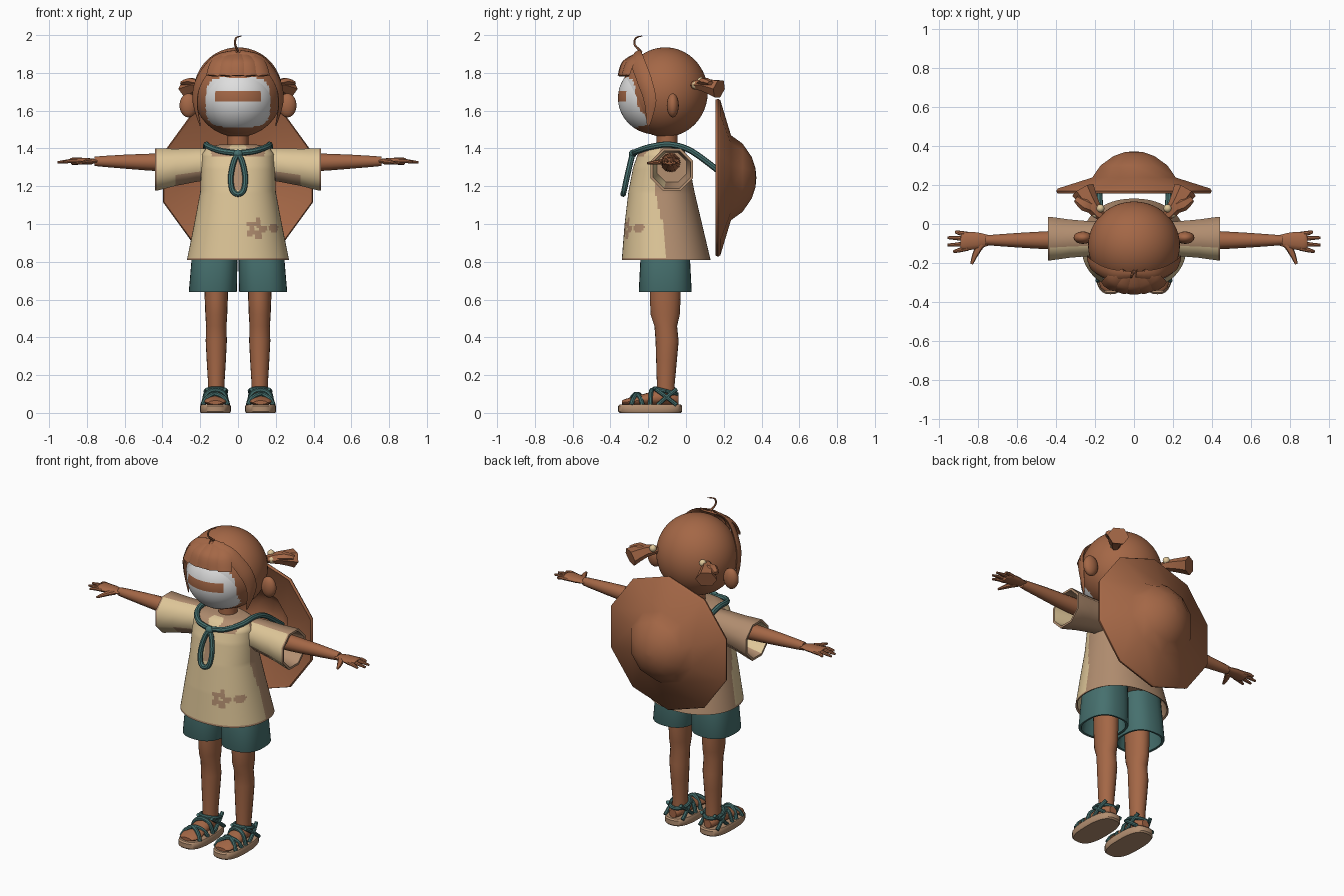
import bpy, bmesh, math
from mathutils import Vector as V

if "Cube" in bpy.data.objects:
    bpy.data.objects.remove(bpy.data.objects["Cube"])


def material(name, rgb):
    m = bpy.data.materials.new(name)
    m.diffuse_color = [((c / 255 + .055) / 1.055) ** 2.4 for c in rgb] + [1]
    m.use_nodes = True
    m.node_tree.nodes["Principled BSDF"].inputs["Base Color"].default_value = m.diffuse_color
    return m


BROWN = material("warm brown", (164, 103, 70))
CREAM = material("cream", (222, 198, 152))
TAN = material("tan", (178, 142, 112))
TEAL = material("teal", (70, 112, 110))
WHITE = material("face white", (222, 222, 222))


def finish(name, bm, mats, rule=None, angle=40):
    bmesh.ops.recalc_face_normals(bm, faces=bm.faces)
    if rule:
        for f in bm.faces:
            f.material_index = rule(f.calc_center_median())
    me = bpy.data.meshes.new(name)
    bm.to_mesh(me)
    bm.free()
    for m in mats:
        me.materials.append(m)
    ob = bpy.data.objects.new(name, me)
    bpy.context.collection.objects.link(ob)
    bpy.ops.object.select_all(action='DESELECT')
    ob.select_set(True)
    bpy.context.view_layer.objects.active = ob
    bpy.ops.object.shade_smooth_by_angle(angle=math.radians(angle))
    return ob


def loft(name, rings, mats, n=16, e=2, rule=None, angle=40, start=0):
    """Skin over (centre, half axis, half axis) superellipse rings, capped."""
    bm = bmesh.new()
    rows = []
    for c, a, b in rings:
        row = []
        for i in range(n):
            t = start + 2 * math.pi * i / n
            cs, sn = math.cos(t), math.sin(t)
            u = math.copysign(abs(cs) ** (2 / e), cs)
            w = math.copysign(abs(sn) ** (2 / e), sn)
            row.append(bm.verts.new(V(c) + V(a) * u + V(b) * w))
        rows.append(row)
    for p, q in zip(rows, rows[1:]):
        for i in range(n):
            j = (i + 1) % n
            bm.faces.new((p[i], p[j], q[j], q[i]))
    bm.faces.new(rows[0])
    bm.faces.new(rows[-1])
    return finish(name, bm, mats, rule, angle)


def sweep(name, pts, radii, mat, ref, flat=1, n=8, steps=5):
    """Smooth tube or ribbon; its thin axis points away from ref."""
    pts = [V(p) for p in pts]
    if not isinstance(radii, (list, tuple)):
        radii = [radii] * len(pts)
    path = []
    for i in range(len(pts) - 1):
        p0, p1, p2, p3 = pts[max(i - 1, 0)], pts[i], pts[i + 1], pts[min(i + 2, len(pts) - 1)]
        for k in range(steps):
            t = k / steps
            p = .5 * (2 * p1 + (p2 - p0) * t + (2 * p0 - 5 * p1 + 4 * p2 - p3) * t * t
                      + (3 * p1 - p0 - 3 * p2 + p3) * t ** 3)
            path.append((p, radii[i] * (1 - t) + radii[i + 1] * t))
    path.append((pts[-1], radii[-1]))
    rings = []
    for i, (p, r) in enumerate(path):
        t = (path[min(i + 1, len(path) - 1)][0] - path[max(i - 1, 0)][0]).normalized()
        o = p - V(ref)
        o = (o - t * o.dot(t)).normalized()
        rings.append((p, t.cross(o) * r, o * r * flat))
    return loft(name, rings, [mat], n)


def ball(name, c, r, mats, seg=16, rule=None):
    bm = bmesh.new()
    bmesh.ops.create_uvsphere(bm, u_segments=seg, v_segments=seg * 2 // 3, radius=1)
    for v in bm.verts:
        v.co = V((v.co.x * r[0] + c[0], v.co.y * r[1] + c[1], v.co.z * r[2] + c[2]))
    return finish(name, bm, mats, rule)


def side(pts, s):
    return [(p[0] * s, p[1], p[2]) for p in pts]


# Head and face, with the face area and its brown band picked by position
def face_rule(c):
    inside = abs(c.x / .17) ** 4 + abs((c.z - 1.645) / .132) ** 4 < 1 and c.y < -.2
    band = abs(c.x) < .12 and abs(c.z - 1.672) < .028
    return 1 if inside and not band else 0


HEAD = (0, -.115, 1.69)
ball("head", (0, -.11, 1.698), (.235, .225, .237), [BROWN, WHITE], 96, face_rule)
ball("face", (0, -.16, 1.667), (.2, .2, .193), [BROWN, WHITE], 96, face_rule)
sweep("neck", [(0, -.1, 1.36), (0, -.1, 1.5)], .055, BROWN, (0, 100, 1.4), n=16)

# Fringe, side locks and the loose curl
for i, x in enumerate((-.135, -.07, 0, .07, .135)):
    y = -.352 + 1.7 * x * x
    sweep("fringe_%d" % i, [(x * .3, -.25, 1.905), (x * .8, y + .025, 1.855), (x, y, 1.785)],
          [.03, .045, .04], BROWN, HEAD, .28, 6)
sweep("loose_curl", [(0, -.24, 1.915), (-.015, -.272, 1.95), (-.01, -.265, 1.985), (.018, -.232, 1.995)],
      [.007, .006, .005, .002], BROWN, (0, 0, 1.7), 1, 6)

for s in (1, -1):
    sweep("side_lock", side([(.01, -.26, 1.91), (.12, -.26, 1.87), (.205, -.22, 1.76),
                             (.227, -.19, 1.65), (.2, -.2, 1.52)], s),
          [.02, .04, .042, .035, .006], BROWN, HEAD, .3, 6)
    ball("ear", (.262 * s, -.07, 1.628), (.048, .032, .064), [BROWN])
    # Flared bunches tied with beads
    sweep("bunch", side([(.17, .04, 1.735), (.215, .095, 1.735), (.262, .175, 1.715)], s),
          [.025, .042, .062], BROWN, (0, 0, -100), .85, 6, 2)
    sweep("bunch_tip", side([(.2, .08, 1.74), (.25, .1, 1.755), (.295, .13, 1.745)], s),
          [.03, .035, .02], BROWN, (0, 0, -100), .6, 6, 2)
    ball("bead", (.195 * s, .052, 1.735), (.021,) * 3, [CREAM], 12)
    ball("bead", (.172 * s, .08, 1.757), (.021,) * 3, [CREAM], 12)


# Shirt body: cream front, tan back, hem and flower print
def shirt_rule(c):
    if c.y > -.135 + .03 * math.sin(c.z * 9) or c.z < .822:
        return 1
    dx, dz = c.x - .095, c.z - .975
    r, a = math.hypot(dx, dz), math.atan2(dz, dx)
    if .012 < r < .047 + .014 * math.cos(5 * a) or math.hypot(c.x - .19, c.z - .98) < .023:
        return 1
    if abs(c.x) < .03 and 1.18 < c.z < 1.34:
        return 1
    return 1 if c.z > 1.36 and .04 < abs(c.x) < .14 else 0


keys = [(.9, .235, -.31, .1), (.815, .26, -.33, .12), (.81, .27, -.34, .13), (1.0, .232, -.325, .085),
        (1.17, .2, -.305, .045), (1.3, .195, -.28, .02), (1.37, .19, -.255, 0),
        (1.405, .165, -.225, -.015), (1.42, .1, -.19, -.03)]
rings = []
for p, q in zip(keys, keys[1:]):
    k = max(1, round(abs(q[0] - p[0]) / .011))
    for i in range(k + (q is keys[-1])):
        z, hx, y0, y1 = [a + (b - a) * i / k for a, b in zip(p, q)]
        rings.append(((0, (y0 + y1) / 2, z), (hx, 0, 0), (0, (y1 - y0) / 2, 0)))
loft("shirt_body", rings, [CREAM, TAN], 112, 2.2, shirt_rule)

for s in (1, -1):
    # Octagonal hollow sleeves
    loft("sleeve", [((x * s, -.075, z), (0, r, 0), (0, 0, r)) for x, z, r in
                    ((.1, 1.32, .085), (.22, 1.312, .096), (.33, 1.3, .106), (.43, 1.288, .121),
                     (.44, 1.288, .121), (.44, 1.288, .107), (.28, 1.3, .085))],
         [CREAM, TAN], 8, 2, lambda c: int(c.y > -.08 or abs(c.x) > .432 or (c - V((c.x, -.075, 1.29))).length < .085),
         50, math.pi / 8)
    # Arms, palms and fingers
    UP = (0, 0, -100)
    sweep("arm", side([(.2, -.08, 1.325), (.44, -.083, 1.327), (.6, -.083, 1.33), (.76, -.083, 1.332)], s),
          [.055, .046, .037, .024], BROWN, UP, 1, 12)
    sweep("palm", side([(.74, -.083, 1.332), (.8, -.085, 1.333), (.87, -.088, 1.332), (.885, -.088, 1.33)], s),
          [.024, .042, .05, .04], BROWN, UP, .4, 12)
    for y0, x1, y1 in ((-.053, .915, -.04), (-.077, .955, -.07), (-.101, .955, -.108), (-.124, .925, -.142)):
        sweep("finger", side([(.85, y0, 1.332), (.89, (y0 + y1) / 2, 1.333), (x1, y1, 1.326)], s),
              [.013, .012, .007], BROWN, UP, .9, 8, 3)
    sweep("thumb", side([(.78, -.1, 1.33), (.81, -.15, 1.327), (.832, -.205, 1.322)], s),
          [.02, .016, .007], BROWN, UP, .8, 8, 3)

    # Hollow shorts legs
    loft("shorts_leg", [((x * s, -.11, z), (hx, 0, 0), (0, hy, 0)) for x, z, hx, hy in
                        ((.12, .95, .115, .12), (.125, .8, .122, .132), (.133, .645, .127, .14),
                         (.133, .64, .125, .138), (.133, .642, .112, .125), (.13, .78, .1, .11))],
         [TEAL], 32, 2.5)
    # Legs and feet
    loft("leg", [((.115 * s, y, z), (hx, 0, 0), (0, hy, 0)) for z, y, hx, hy in
                 ((.8, -.11, .066, .085), (.6, -.11, .061, .081), (.52, -.11, .058, .077),
                  (.46, -.107, .054, .06), (.38, -.1, .056, .061), (.28, -.103, .051, .055),
                  (.15, -.107, .043, .047), (.06, -.107, .045, .05))], [BROWN], 20)
    loft("foot", [((.12 * s, y, z), (hx, 0, 0), (0, 0, hz)) for y, hx, z, hz in
                  ((-.04, .025, .068, .025), (-.06, .042, .075, .035), (-.13, .047, .085, .045),
                   (-.2, .053, .073, .034), (-.28, .062, .062, .023), (-.325, .053, .057, .016),
                   (-.34, .035, .055, .01))], [BROWN], 16)
    # Sandal sole and straps
    loft("sandal_sole", [((.12 * s, -.19, z), (.082 * k, 0, 0), (0, .17 * k, 0)) for z, k in
                         ((0, .95), (.008, 1), (.036, 1), (.044, .95))], [TAN], 32, 2.7)
    ring = [(.117 + .055 * math.cos(a), -.107 + .058 * math.sin(a), .115 - .015 * math.sin(a))
            for a in [i * math.pi / 6 for i in range(13)]]
    sweep("ankle_strap", side(ring, s), .011, TEAL, (.117 * s, -.107, .1), 1, 8, 2)
    for ya, yb in ((-.3, -.23), (-.22, -.29), (-.17, -.19)):
        top = .1 if ya < -.2 else .122
        sweep("toe_strap", side([(.053, ya, .042), (.075, ya * .8 + yb * .2, top - .02),
                                 (.12, (ya + yb) / 2, top), (.165, ya * .2 + yb * .8, top - .02),
                                 (.187, yb, .042)], s), .012, TEAL, (.12 * s, -.23, 0), 1, 8, 4)
    for e in (1, -1):
        for ya, yb in ((-.16, -.05), (-.05, -.15)):
            sweep("heel_strap", side([(.117 + e * .045, ya, .125), (.12 + e * .057, (ya + yb) / 2, .085),
                                      (.12 + e * .06, yb, .042)], s), .011, TEAL, (.12 * s, -.1, .08), 1, 8, 3)

    # Cord from the knot over the shoulder to the hat
    sweep("hat_cord", side([(0, -.275, 1.375), (.09, -.255, 1.387), (.155, -.18, 1.41), (.168, -.08, 1.42),
                            (.17, .03, 1.385), (.18, .18, 1.275)], s), .016, TEAL, (0, -.08, 1.2))

# Hanging cord loop and knot
loop = [(0, -.283, 1.37), (.022, -.293, 1.33), (.038, -.312, 1.25), (.03, -.327, 1.18), (0, -.333, 1.158)]
sweep("cord_loop", loop + side(loop[-2::-1], -1), .015, TEAL, (0, 0, 1.25))
ball("cord_knot", (0, -.282, 1.372), (.026, .02, .022), [TEAL], 12)

# Ten-sided straw hat hanging on the back
profile = [(.005, .33), (.09, .32), (.155, .28), (.195, .22), (.39, .165), (.412, .155), (.418, .17),
           (.41, .182), (.225, .238), (.18, .3), (.11, .348), (.05, .368), (.005, .372)]
loft("hat", [((0, y, 1.245), (r, 0, 0), (0, 0, r)) for r, y in profile], [BROWN], 10, 2, None, 40, math.pi / 2)
